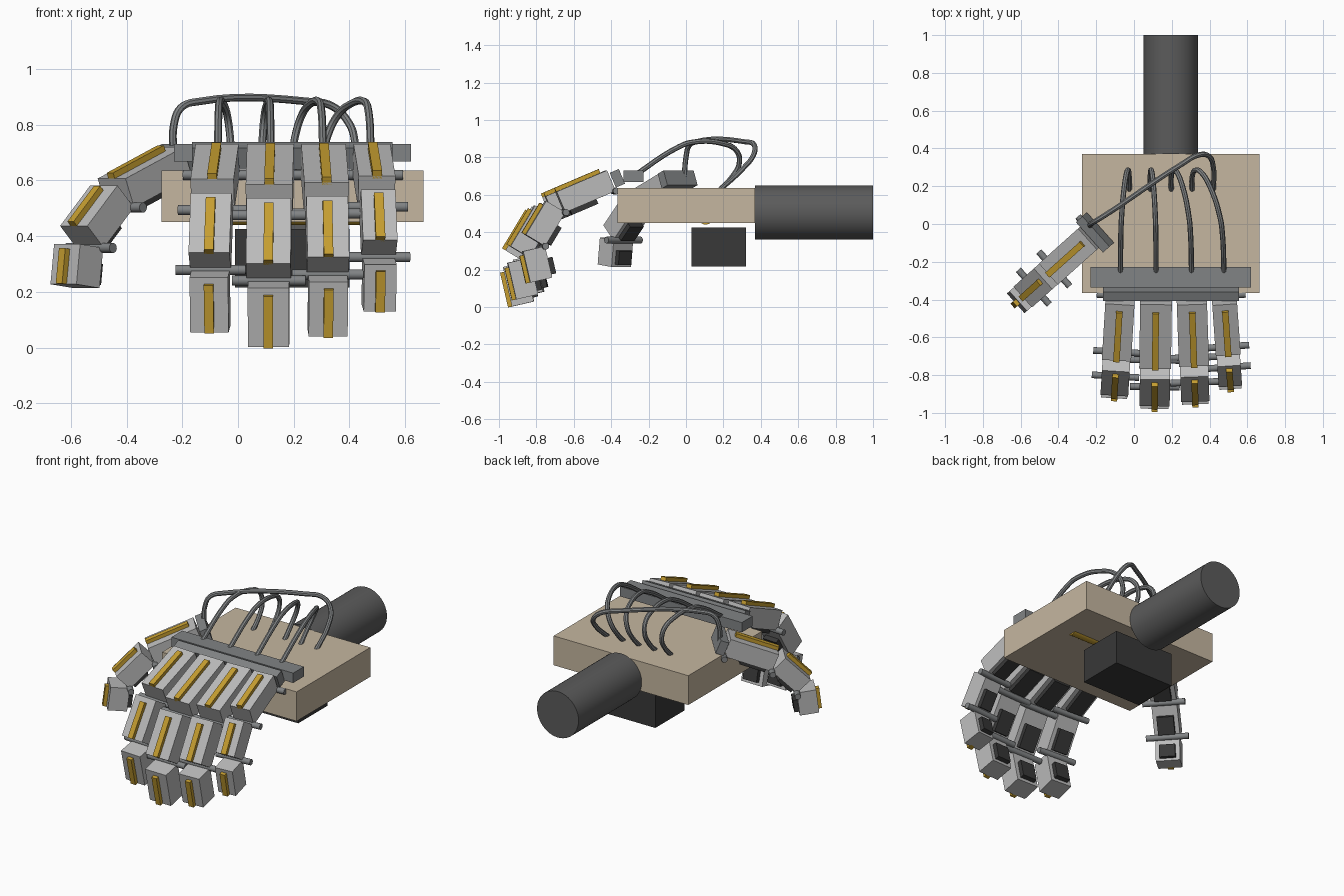
import bpy, bmesh, math
from mathutils import Matrix, Vector

if "Cube" in bpy.data.objects:
    bpy.data.objects.remove(bpy.data.objects["Cube"])


def material(name, rgb):
    m = bpy.data.materials.new(name)
    m.diffuse_color = (*rgb, 1)
    m.use_nodes = True
    m.node_tree.nodes["Principled BSDF"].inputs["Base Color"].default_value = m.diffuse_color
    return m


SHELL = material("light_grey_shell", (0.50, 0.50, 0.50))
STEEL = material("mid_grey_steel", (0.22, 0.23, 0.235))
TAN = material("tan_palm", (0.56, 0.47, 0.35))
DARK = material("dark_grey_wrist", (0.105, 0.105, 0.105))
BLACK = material("black_rubber", (0.04, 0.04, 0.04))
GOLD = material("gold_tendon", (0.56, 0.34, 0.03))


def add(name, bm, mat, matrix=Matrix()):
    me = bpy.data.meshes.new(name)
    bm.to_mesh(me)
    bm.free()
    me.transform(matrix)
    me.materials.append(mat)
    ob = bpy.data.objects.new(name, me)
    bpy.context.collection.objects.link(ob)
    return ob


def box(name, lo, hi, mat, matrix=Matrix()):
    lo, hi = Vector(lo), Vector(hi)
    bm = bmesh.new()
    bmesh.ops.create_cube(bm, size=1)
    for v in bm.verts:
        v.co = Vector(a * b for a, b in zip(v.co, hi - lo)) + (lo + hi) / 2
    return add(name, bm, mat, matrix)


def smooth(ob):
    bpy.ops.object.select_all(action='DESELECT')
    ob.select_set(True)
    bpy.context.view_layer.objects.active = ob
    bpy.ops.object.shade_smooth_by_angle(angle=math.radians(40))


def rod(name, half, radius, mat, matrix, sides=16):
    """Cylinder along local y."""
    bm = bmesh.new()
    bmesh.ops.create_cone(bm, cap_ends=True, segments=sides, radius1=radius,
                          radius2=radius, depth=2 * half,
                          matrix=Matrix.Rotation(math.pi / 2, 4, 'X'))
    smooth(add(name, bm, mat, matrix))


def frame(origin, heading, pitch):
    """Local x runs along the segment, y across it, z out of its back."""
    h = Vector((math.cos(heading), math.sin(heading), 0))
    c, s = math.cos(math.radians(pitch)), math.sin(math.radians(pitch))
    x = h * c + Vector((0, 0, -s))
    z = h * s + Vector((0, 0, c))
    m = Matrix((x, z.cross(x), z)).transposed().to_4x4()
    m.translation = origin
    return m


def digit(name, origin, heading, lengths, pitches, widths, t):
    p = Vector(origin)
    for i, (ln, pitch, w) in enumerate(zip(lengths, pitches, widths)):
        m = frame(p, heading, pitch)
        part = f"{name}_{('proximal', 'middle', 'distal')[i]}"
        box(part, (0, -w / 2, 0), (ln, w / 2, t), SHELL, m)
        box(part + "_tendon", (ln * 0.12, -0.017, t - 0.01),
            (ln, 0.017, t + 0.022), GOLD, m)
        box(part + "_pad", (ln * 0.38, -w * 0.33, -0.027),
            (ln * 0.9, w * 0.33, 0.005), BLACK, m)
        rod(part + "_hinge", widths[0] / 2 + 0.048, 0.018, STEEL, m)
        p = m @ Vector((ln, 0, 0))


def cable(name, points):
    cu = bpy.data.curves.new(name, 'CURVE')
    cu.dimensions = '3D'
    cu.bevel_depth = 0.014
    cu.bevel_resolution = 2
    cu.resolution_u = 6
    sp = cu.splines.new('BEZIER')
    sp.bezier_points.add(len(points) - 1)
    for b, co in zip(sp.bezier_points, points):
        b.co = co
        b.handle_left_type = b.handle_right_type = 'AUTO'
    cu.materials.append(STEEL)
    ob = bpy.data.objects.new(name, cu)
    bpy.context.collection.objects.link(ob)
    bpy.ops.object.select_all(action='DESELECT')
    ob.select_set(True)
    bpy.context.view_layer.objects.active = ob
    bpy.ops.object.convert(target='MESH')
    smooth(bpy.context.view_layer.objects.active)


# Palm, wrist, motor housing and the shaft under the palm
box("palm", (-0.275, -0.365, 0.45), (0.665, 0.37, 0.635), TAN)
rod("wrist", 0.315, 0.145, DARK, Matrix.Translation((0.195, 0.685, 0.505)), 48)
box("motor_housing", (-0.01, 0.03, 0.215), (0.40, 0.32, 0.425), BLACK)
rod("drive_shaft", 0.355, 0.04, GOLD,
    Matrix.Translation((0.195, 0.105, 0.48)) @ Matrix.Rotation(math.pi / 2, 4, 'Z'))

# Knuckle bars: a level one carrying the cables and a tilted one behind the fingers
box("cable_bar", (-0.23, -0.335, 0.668), (0.62, -0.228, 0.73), STEEL)
down = -math.pi / 2
box("knuckle_bar", (-0.065, -0.36, 0.015), (-0.012, 0.36, 0.10), STEEL,
    frame((0.195, -0.38, 0.62), down, 23))

# Fingers: base x, splay in degrees, segment lengths, segment widths
FINGERS = {
    "index": (-0.072, -3.5, (0.323, 0.251, 0.202), (0.155, 0.147, 0.138)),
    "middle": (0.117, -0.8, (0.370, 0.274, 0.217), (0.168, 0.160, 0.148)),
    "ring": (0.305, 2.0, (0.355, 0.255, 0.201), (0.160, 0.150, 0.140)),
    "little": (0.477, 4.0, (0.293, 0.211, 0.172), (0.132, 0.124, 0.116)),
}
for i, (name, (x, splay, lengths, widths)) in enumerate(FINGERS.items()):
    digit(name, (x, -0.38, 0.62), down + math.radians(splay),
          lengths, (23, 59, 103), widths, 0.12)
    # Cable from the bar, arching back into the palm
    end = -0.025 + 0.111 * i
    arch = [(0, -0.28, 0.70), (0.06, -0.04, 0.855), (0.12, 0.03, 0.88),
            (0.42, 0.19, 0.875), (0.70, 0.27, 0.835), (0.9, 0.285, 0.77),
            (1, 0.25, 0.70), (1, 0.18, 0.625)]
    cable(name + "_cable", [(x + (end - x) * f, y, z) for f, y, z in arch])

# Thumb with its base bar and cable
heading = math.atan2(-0.667, -0.745)
root = (-0.215, -0.052, 0.615)
digit("thumb", root, heading, (0.30, 0.205, 0.145), (22, 45, 83),
      (0.15, 0.147, 0.14), 0.112)
box("thumb_bar", (-0.06, -0.108, 0.015), (-0.01, 0.108, 0.10), STEEL,
    frame(root, heading, 22))
cable("thumb_cable", [
    (-0.23, -0.01, 0.68), (-0.23, 0.0, 0.80), (-0.205, 0.015, 0.86),
    (-0.14, 0.055, 0.883), (0.25, 0.315, 0.883), (0.34, 0.365, 0.865),
    (0.395, 0.36, 0.81), (0.42, 0.30, 0.735), (0.42, 0.18, 0.625)])
